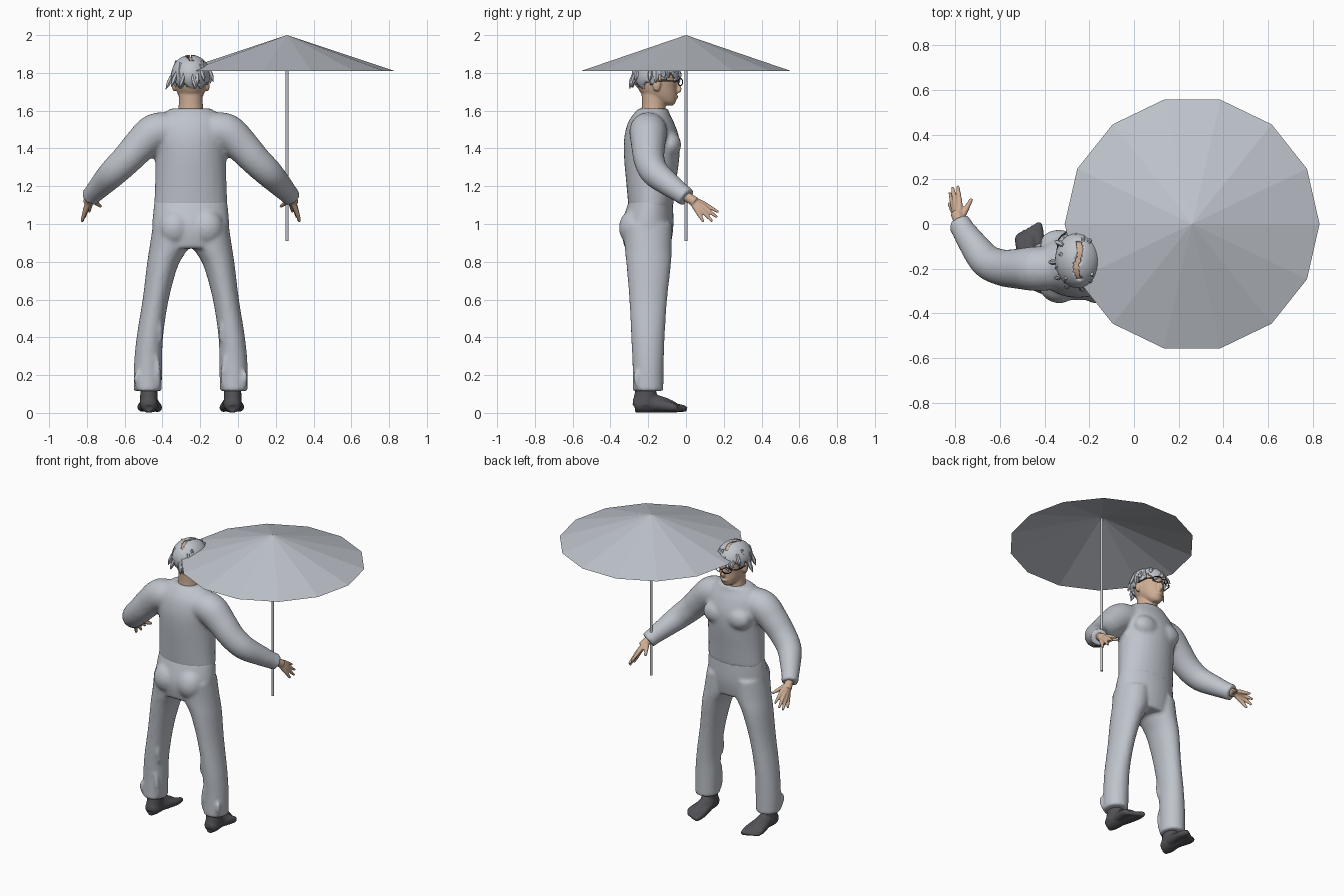
import bpy, bmesh, math, random
from mathutils import Vector, Matrix

if "Cube" in bpy.data.objects:
    bpy.data.objects.remove(bpy.data.objects["Cube"])
random.seed(4)
CX = -0.25  # centre line of the figure


def material(name, r, g, b):
    m = bpy.data.materials.new(name)
    m.use_nodes = True
    m.diffuse_color = (r, g, b, 1)
    m.node_tree.nodes["Principled BSDF"].inputs["Base Color"].default_value = (r, g, b, 1)
    return m


GREY = material("pale_grey", 0.52, 0.55, 0.60)
SKIN = material("skin", 0.62, 0.42, 0.30)
DARK = material("dark_grey", 0.085, 0.085, 0.095)
BLACK = material("black_frame", 0.02, 0.02, 0.025)


def finish(bm, name, mat, voxel=0, smooth=4, angle=50):
    bmesh.ops.recalc_face_normals(bm, faces=bm.faces)
    me = bpy.data.meshes.new(name)
    bm.to_mesh(me)
    bm.free()
    me.materials.append(mat)
    ob = bpy.data.objects.new(name, me)
    bpy.context.collection.objects.link(ob)
    bpy.ops.object.select_all(action='DESELECT')
    ob.select_set(True)
    bpy.context.view_layer.objects.active = ob
    if voxel:  # fuse overlapping volumes into one skin
        r = ob.modifiers.new("fuse", 'REMESH')
        r.mode, r.voxel_size, r.use_smooth_shade = 'VOXEL', voxel, True
        s = ob.modifiers.new("soften", 'SMOOTH')
        s.factor, s.iterations = 0.5, smooth
    elif angle:
        bpy.ops.object.shade_smooth_by_angle(angle=math.radians(angle))
    return ob


def spline(rows, n=4):
    """Catmull-Rom interpolation of rows of numbers."""
    rows = [Vector(r) for r in rows]
    out = []
    for i in range(len(rows) - 1):
        b, c = rows[i], rows[i + 1]
        a = rows[i - 1] if i else b
        d = rows[i + 2] if i + 2 < len(rows) else c
        for k in range(n):
            t = k / n
            out.append(b + 0.5 * t * (c - a + t * (2 * a - 5 * b + 4 * c - d + t * (3 * b - 3 * c + d - a))))
    return out + [rows[-1]]


def skin_rings(bm, rings):
    loops = [[bm.verts.new(p) for p in ring] for ring in rings]
    for a, b in zip(loops, loops[1:]):
        for i in range(len(a)):
            j = (i + 1) % len(a)
            bm.faces.new((a[i], a[j], b[j], b[i]))
    bm.faces.new(loops[0][::-1])
    bm.faces.new(loops[-1])


def column(bm, rows, s=1, segs=28):
    """Level oval rings: z, centre x, half width, back y, front y."""
    rings = []
    for z, x, rx, y0, y1 in spline(rows):
        rings.append([(CX + s * x + rx * math.cos(a), (y0 + y1) / 2 + (y1 - y0) / 2 * math.sin(a), z)
                      for a in (2 * math.pi * i / segs for i in range(segs))])
    skin_rings(bm, rings)


def tube(bm, rows, s=1, segs=16, n=4):
    """Round rings across a path: x, y, z, radius."""
    pts = spline(rows, n)
    rings = []
    for i, p in enumerate(pts):
        t = (pts[min(i + 1, len(pts) - 1)] - pts[max(i - 1, 0)]).to_3d().normalized()
        ref = Vector((0, 0, 1)) if abs(t.z) < 0.95 else Vector((0, 1, 0))
        u = t.cross(ref).normalized()
        v = u.cross(t)
        c = p.to_3d()
        ring = [c + p.w * (u * math.cos(a) + v * math.sin(a)) for a in (2 * math.pi * k / segs for k in range(segs))]
        rings.append([(CX + s * q.x, q.y, q.z) for q in ring])
    skin_rings(bm, rings)


def ball(bm, x, y, z, rx, ry, rz, seg=24):
    m = Matrix.Translation((CX + x, y, z)) @ Matrix.Diagonal((rx, ry, rz, 1))
    return bmesh.ops.create_uvsphere(bm, u_segments=seg, v_segments=seg // 2, radius=1, matrix=m)["verts"]


# Umbrella canopy: open cone with fourteen sides
bm = bmesh.new()
rim = [bm.verts.new((0.26 + 0.57 * math.cos(a), 0.57 * math.sin(a), 1.81))
       for a in (2 * math.pi * i / 14 for i in range(14))]
tip = bm.verts.new((0.26, 0, 2.0))
for i in range(14):
    bm.faces.new((rim[i], rim[(i + 1) % 14], tip))
finish(bm, "umbrella_canopy", GREY, angle=0)

# Umbrella pole
bm = bmesh.new()
bmesh.ops.create_cone(bm, cap_ends=True, segments=12, radius1=0.008, radius2=0.008, depth=1.083,
                      matrix=Matrix.Translation((0.26, 0, 0.91 + 0.5415)))
finish(bm, "umbrella_pole", GREY)

# Shirt: torso, chest and sleeves
bm = bmesh.new()
column(bm, [(1.09, 0, .195, -.305, -.068), (1.2, 0, .19, -.315, -.055), (1.35, 0, .188, -.328, -.035),
            (1.45, 0, .195, -.328, -.035), (1.53, 0, .185, -.31, -.06), (1.58, 0, .15, -.28, -.085),
            (1.612, 0, .105, -.25, -.095)])
for s in (1, -1):
    ball(bm, s * .085, -.085, 1.42, .085, .06, .07)
    tube(bm, [(.10, -.2, 1.495, .095), (.19, -.2, 1.485, .1), (.27, -.2, 1.415, .09), (.34, -.195, 1.34, .082),
              (.41, -.165, 1.272, .076), (.47, -.09, 1.21, .064), (.525, -.01, 1.15, .05)], s, 24)
    tube(bm, [(.517, -.02, 1.16, .052), (.532, .004, 1.14, .054)], s, 24)
finish(bm, "shirt", GREY, 0.012, 5)

# Trousers: hips, seat and legs
bm = bmesh.new()
column(bm, [(.87, 0, .19, -.325, -.085), (.95, 0, .203, -.34, -.07), (1.02, 0, .203, -.335, -.066),
            (1.13, 0, .192, -.30, -.07)])
for s in (1, -1):
    ball(bm, s * .085, -.27, .98, .09, .085, .10)
    column(bm, [(.115, .228, .074, -.283, -.12), (.25, .226, .075, -.283, -.118), (.4, .217, .07, -.29, -.113),
                (.6, .186, .069, -.30, -.10), (.78, .15, .083, -.315, -.08), (.88, .115, .103, -.325, -.075),
                (1.0, .10, .10, -.335, -.075)], s)
    # creases above the hem and behind the knee
    for z0, z1, x in ((.14, .3, .17), (.13, .22, .28), (.38, .5, .16)):
        tube(bm, [(x, -.25, z0, .012), (x + .005, -.262, (z0 + z1) / 2, .017), (x + .01, -.27, z1, .008)], s, 10)
finish(bm, "trousers", GREY, 0.011, 5)

# Hands
for s, side in ((1, "left"), (-1, "right")):
    bm = bmesh.new()
    tube(bm, [(.518, -.02, 1.158, .028), (.534, .02, 1.135, .026), (.545, .05, 1.115, .027)], s)
    fingers = [((.530, .085, 1.112), (.538, .172, 1.063)), ((.547, .085, 1.097), (.562, .165, 1.035)),
               ((.556, .075, 1.083), (.574, .140, 1.013)), ((.558, .058, 1.072), (.578, .092, 1.012))]
    for a, b in fingers:
        a, b = Vector(a), Vector(b)
        tube(bm, [(.535, .025, 1.13, .017), (*a, .0135), (*a.lerp(b, .5), .011), (*b, .007)], s, 12)
    tube(bm, [(.53, .02, 1.13, .017), (.505, .06, 1.115, .014), (.476, .113, 1.092, .008)], s, 12)
    finish(bm, side + "_hand", SKIN, 0.005, 3)

    # Feet with five toes
    bm = bmesh.new()
    column(bm, [(.04, .222, .05, -.285, -.15), (.09, .222, .046, -.275, -.155), (.16, .222, .045, -.26, -.16)], s)
    tube(bm, [(.222, -.275, .04, .028), (.222, -.25, .045, .045), (.218, -.17, .05, .048), (.218, -.09, .036, .036),
              (.216, -.05, .025, .024)], s)
    for i in range(5):
        x, r = .176 + i * .021, .02 - i * .002
        tube(bm, [(.2 + i * .008, -.17, .045, .035), (x, -.07, .03, .024), (x, -.02 - i * .008, r + .004, r),
                  (x, .006 - i * .011, r, r * .65)], s, 12)
    tube(bm, [(.222, -.27, .02, .02), (.217, -.15, .02, .02), (.215, -.05, .02, .02)], s)
    foot = finish(bm, side + "_foot", DARK, 0.007, 3)

# Head, neck, nose, lips and ears
bm = bmesh.new()
column(bm, [(1.55, 0, .085, -.25, -.10), (1.61, 0, .066, -.235, -.108), (1.70, 0, .062, -.235, -.11)])
column(bm, [(1.627, 0, .022, -.125, -.068), (1.645, 0, .045, -.155, -.055), (1.68, 0, .066, -.225, -.048),
            (1.72, 0, .078, -.255, -.05), (1.77, 0, .085, -.27, -.048), (1.82, 0, .084, -.268, -.055),
            (1.865, 0, .062, -.24, -.085), (1.885, 0, .03, -.20, -.12)])
tube(bm, [(0, -.05, 1.755, .009), (0, -.038, 1.725, .011), (0, -.034, 1.71, .013), (0, -.046, 1.70, .009)], 1, 10)
ball(bm, 0, -.052, 1.672, .024, .012, .009, 12)
for s in (1, -1):
    ball(bm, s * .088, -.155, 1.735, .013, .022, .034, 12)
finish(bm, "head", SKIN, 0.006, 3)

# Hair: ragged shell with a parting
bm = bmesh.new()
ball(bm, 0, -.162, 1.79, .103, .125, .106, 48)
drop = []
for f in bm.faces:
    c = f.calc_center_median()
    front = (c.y + .162) / .125
    ragged = .022 * math.sin(9 * math.atan2(c.y + .162, c.x - CX)) + random.uniform(-.006, .006)
    edge = 1.725 + .055 * min(1, max(0, front + .55)) + ragged
    parting = c.z > 1.86 and abs(c.x - CX - .01 * math.sin(40 * c.y)) < .013
    if c.z < edge or parting:
        drop.append(f)
bmesh.ops.delete(bm, geom=drop, context='FACES')
hair = finish(bm, "hair", GREY)
thick = hair.modifiers.new("thickness", 'SOLIDIFY')
thick.thickness = 0.012

# Loose hair tufts: flat pointed locks around the shell
bm = bmesh.new()
for i in range(20):
    a = 2 * math.pi * (i + random.uniform(-.3, .3)) / 20
    out = Vector((math.cos(a), math.sin(a) * 1.2, 0))
    z = 1.80 + random.uniform(-.02, .05)
    k = math.sqrt(max(.1, 1 - ((z - 1.79) / .106) ** 2)) * .1
    base = Vector((0, -.162, z)) + out * k
    end = base + out * random.uniform(.006, .02) + Vector((.02 * math.sin(3 * i), 0, -.035 - .035 * (math.sin(a) < .3)))
    tube(bm, [(*(base - out * .008 + Vector((0, 0, .02))), .008), (*base.lerp(end, .5), .013), (*end, .001)], 1, 6, 3)
finish(bm, "hair_tufts", GREY)

# Glasses: two rims, bridge and side arms
bm = bmesh.new()
for s in (1, -1):
    loop = [(.034 + .026 * math.cos(t), -.030 - .012 * math.cos(t), 1.752 + .02 * math.sin(t), .0028)
            for t in (2 * math.pi * i / 16 for i in range(17))]
    tube(bm, loop, s, 6, 1)
    tube(bm, [(.059, -.042, 1.757, .003), (.088, -.07, 1.757, .003), (.094, -.15, 1.757, .003)], s, 6, 2)
tube(bm, [(-.009, -.02, 1.757, .0028), (.009, -.02, 1.757, .0028)], 1, 6, 1)
finish(bm, "glasses", BLACK)
